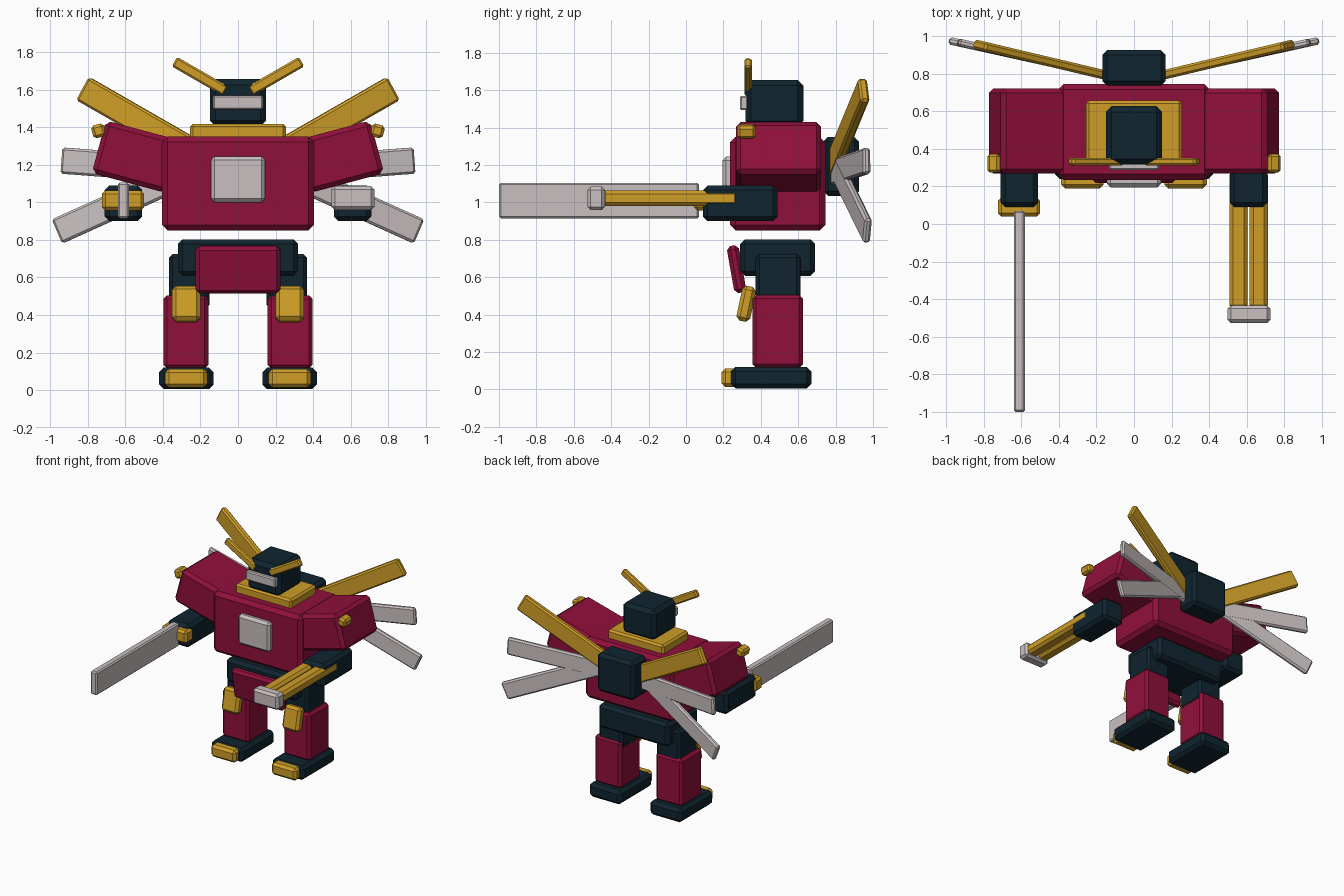
import bpy
from math import radians, atan2, cos, sin, hypot
from mathutils import Vector

cube = bpy.data.objects.get("Cube")
if cube:
    bpy.data.objects.remove(cube, do_unlink=True)


def material(name, rgb):
    m = bpy.data.materials.new(name)
    m.use_nodes = True
    color = (*rgb, 1.0)
    m.diffuse_color = color
    m.node_tree.nodes["Principled BSDF"].inputs["Base Color"].default_value = color
    return m


CRIMSON = material("crimson", (0.28, 0.005, 0.043))
GOLD = material("gold", (0.62, 0.34, 0.02))
NAVY = material("dark_navy", (0.005, 0.018, 0.028))
SILVER = material("pale_silver", (0.59, 0.53, 0.53))


def block(name, mat, center, size, bevel=0.02, rot=(0, 0, 0)):
    """Chamfered box; rot is in degrees."""
    bpy.ops.mesh.primitive_cube_add(size=1, location=center,
                                    rotation=[radians(a) for a in rot])
    ob = bpy.context.object
    ob.name = name
    ob.scale = size
    bpy.ops.object.transform_apply(location=False, rotation=False, scale=True)
    ob.data.materials.append(mat)
    mod = ob.modifiers.new("chamfer", 'BEVEL')
    mod.width = bevel
    mod.segments = 1
    mod.limit_method = 'ANGLE'
    return ob


def pair(name, mat, center, size, bevel=0.02, rot=(0, 0, 0)):
    """Left block and its mirror on the right."""
    for side, s in (("left", 1), ("right", -1)):
        block(f"{side}_{name}", mat, (s * center[0], center[1], center[2]), size,
              bevel, (rot[0], s * rot[1], s * rot[2]))


def wing(name, mat, root, tip, width, thick):
    """Pair of flat blades running from root to tip."""
    a, b = Vector(root), Vector(tip)
    d = b - a
    yaw = atan2(d.y, d.x)
    pitch = atan2(d.z, hypot(d.x, d.y))
    pair(name, mat, (a + b) / 2, (d.length, thick, width), 0.012,
         (0, -pitch / radians(1), yaw / radians(1)))


# Legs
pair("foot", NAVY, (0.275, 0.455, 0.063), (0.29, 0.43, 0.116), 0.025)
pair("toe", GOLD, (0.275, 0.24, 0.063), (0.225, 0.10, 0.10), 0.02)
pair("shin", CRIMSON, (0.277, 0.49, 0.31), (0.24, 0.27, 0.39), 0.02)
pair("knee_guard", GOLD, (0.275, 0.322, 0.458), (0.15, 0.075, 0.19), 0.02, (-12, 0, 0))
pair("thigh", NAVY, (0.26, 0.492, 0.58), (0.215, 0.24, 0.29), 0.02)

# Hips
block("pelvis", NAVY, (0, 0.49, 0.705), (0.64, 0.40, 0.195), 0.025)
block("front_skirt", CRIMSON, (0, 0.27, 0.643), (0.45, 0.065, 0.255), 0.02, (10, 0, 0))

# Body
block("torso", CRIMSON, (0, 0.49, 1.10), (0.81, 0.51, 0.50), 0.03)
block("chest_plate", SILVER, (0, 0.23, 1.122), (0.29, 0.07, 0.245), 0.02)
block("collar", GOLD, (0, 0.49, 1.375), (0.51, 0.335, 0.085), 0.015)

# Head
block("head", NAVY, (0, 0.472, 1.53), (0.30, 0.31, 0.25), 0.03)
block("visor", SILVER, (0, 0.31, 1.532), (0.265, 0.045, 0.075), 0.008)
pair("horn", GOLD, (0.202, 0.332, 1.67), (0.315, 0.04, 0.058), 0.01, (0, -30, 0))

# Shoulders and arms
pair("shoulder", CRIMSON, (0.545, 0.495, 1.243), (0.405, 0.455, 0.29), 0.025, (0, -15, 0))
pair("shoulder_stud", GOLD, (0.742, 0.323, 1.38), (0.07, 0.10, 0.07), 0.015, (0, 15, 0))
pair("forearm", NAVY, (0.61, 0.29, 0.995), (0.20, 0.40, 0.19), 0.025)

# Blade on the right arm
block("blade_guard", GOLD, (-0.612, 0.09, 1.01), (0.225, 0.10, 0.105), 0.018)
block("blade", SILVER, (-0.61, -0.465, 1.01), (0.06, 1.07, 0.19), 0.01)

# Twin barrels on the left arm
for label, x in (("inner", 0.556), ("outer", 0.664)):
    block(f"{label}_barrel", GOLD, (x, -0.085, 1.022), (0.098, 0.73, 0.085), 0.02)
block("muzzle", SILVER, (0.612, -0.48, 1.022), (0.23, 0.095, 0.127), 0.018)

# Backpack and fanned wings
block("backpack", NAVY, (0, 0.83, 1.193), (0.335, 0.19, 0.315), 0.025)
wing("upper_wing", GOLD, (0.12, 0.785, 1.20), (0.825, 0.952, 1.605), 0.14, 0.05)
wing("middle_wing", SILVER, (0.12, 0.785, 1.16), (0.938, 0.968, 1.222), 0.14, 0.04)
wing("lower_wing", SILVER, (0.12, 0.785, 1.225), (0.962, 0.971, 0.845), 0.14, 0.04)
